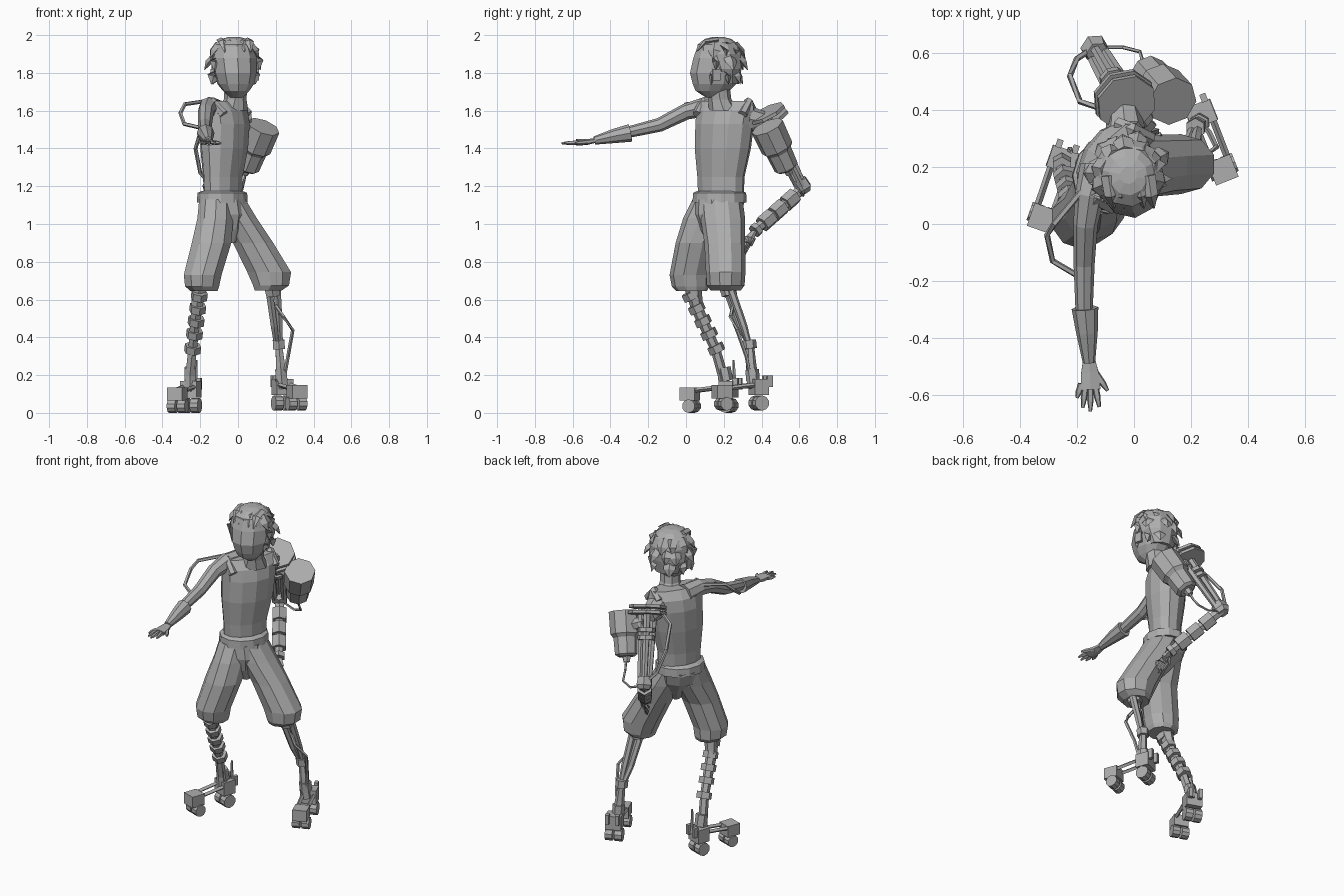
import bpy, bmesh, math, random
from mathutils import Vector, Matrix

if "Cube" in bpy.data.objects:
    bpy.data.objects.remove(bpy.data.objects["Cube"])

grey = bpy.data.materials.new("plain_grey")
grey.use_nodes = True
colour = (0.42, 0.42, 0.42, 1)
grey.diffuse_color = colour
grey.node_tree.nodes["Principled BSDF"].inputs["Base Color"].default_value = colour
random.seed(4)


def finish(name, bm):
    bmesh.ops.recalc_face_normals(bm, faces=bm.faces)
    mesh = bpy.data.meshes.new(name)
    bm.to_mesh(mesh)
    bm.free()
    mesh.materials.append(grey)
    obj = bpy.data.objects.new(name, mesh)
    bpy.context.collection.objects.link(obj)
    return obj


def skin(name, rings, sides):
    """Join rings given as (centre, half axis, half axis) into a closed body."""
    bm = bmesh.new()
    loops = []
    for c, u, v in rings:
        angles = [math.tau * i / sides - math.pi / 2 for i in range(sides)]
        loops.append([bm.verts.new(c + u * math.cos(t) + v * math.sin(t)) for t in angles])
    for low, high in zip(loops, loops[1:]):
        for i in range(sides):
            j = (i + 1) % sides
            bm.faces.new((low[i], low[j], high[j], high[i]))
    bm.faces.new(loops[0])
    bm.faces.new(loops[-1])
    return finish(name, bm)


def loft(name, sections, sides=10, yaw=0):
    """Level sections: x, y, z, half width, half depth."""
    turn = Matrix.Rotation(math.radians(yaw), 3, "Z")
    rings = [(Vector((x, y, z)), turn @ Vector((a, 0, 0)), turn @ Vector((0, b, 0)))
             for x, y, z, a, b in sections]
    return skin(name, rings, sides)


def tube(name, points, radii, sides=6, flat=1.0):
    """Tube along a path; flat squashes it across its second axis."""
    pts = [Vector(p) for p in points]
    if not isinstance(radii, (list, tuple)):
        radii = [radii] * len(pts)
    rings = []
    for i, p in enumerate(pts):
        d = (pts[min(i + 1, len(pts) - 1)] - pts[max(i - 1, 0)]).normalized()
        ref = Vector((0, 0, 1)) if abs(d.z) < 0.9 else Vector((0, 1, 0))
        u = d.cross(ref).normalized()
        v = u.cross(d).normalized()
        rings.append((p, u * radii[i], v * radii[i] * flat))
    return skin(name, rings, sides)


def bands(name, start, end, fractions, radius, length, sides=6):
    """Short sleeves spaced along a limb."""
    a, b = Vector(start), Vector(end)
    d = (b - a).normalized() * length / 2
    for k, f in enumerate(fractions):
        p = a.lerp(b, f)
        tube(f"{name}_{k + 1}", [p - d, p + d], radius, sides)


def box(name, centre, size, yaw):
    bm = bmesh.new()
    m = Matrix.Translation(centre) @ Matrix.Rotation(yaw, 4, "Z") @ Matrix.Diagonal((*size, 1))
    bmesh.ops.create_cube(bm, size=1, matrix=m)
    return finish(name, bm)


# Torso, turned toward the left side, and neck
loft("torso", [(-.08, .185, 1.12, .13, .09), (-.08, .185, 1.25, .135, .095),
               (-.073, .195, 1.4, .16, .115), (-.07, .205, 1.53, .167, .12),
               (-.07, .21, 1.6, .172, .105), (-.075, .21, 1.65, .165, .06)], 12, 60)
loft("neck", [(-.03, .2, 1.6, .085, .08), (-.015, .18, 1.66, .06, .06),
              (-.01, .17, 1.74, .06, .06)], 8)
for side, s in (("right", -1), ("left", 1)):
    hub = Vector((-.07 + s * .065, .21 + s * .12, 0))
    tube(side + "_shoulder_strap", [hub + Vector((-.05, .02, 1.6)), hub + Vector((0, 0, 1.645)),
                                    hub + Vector((.06, -.03, 1.58))], .026, 6)

# Head with a faceted face and narrow jaw
loft("head", [(-.01, .15, 1.67, .035, .045), (-.01, .14, 1.705, .07, .09),
              (-.012, .15, 1.74, .097, .115), (-.015, .155, 1.8, .115, .135),
              (-.02, .16, 1.88, .12, .122), (-.02, .165, 1.94, .1, .105),
              (-.02, .17, 1.975, .06, .06)], 10, 8)

# Shaggy hair: a cap with flat locks lying down it
loft("hair_cap", [(-.02, .215, 1.74, .08, .065), (-.02, .2, 1.82, .122, .095),
                  (-.02, .18, 1.9, .126, .12), (-.02, .17, 1.95, .105, .11),
                  (-.02, .17, 1.98, .068, .07), (-.02, .17, 1.99, .03, .03)], 10, 8)
for row, (height, reach, count) in enumerate([(1.82, .105, 6), (1.895, .118, 7), (1.955, .1, 7)]):
    for k in range(count):
        t = math.radians(-15 + 210 * (k + row % 2 * .4) / (count - 1) + random.uniform(-10, 10))
        out = Vector((math.cos(t), math.sin(t), 0))
        root = Vector((-.02, .175, height)) + out * reach * .85
        tip = Vector((-.02, .175, height - .08)) + out * (reach + random.uniform(.01, .045))
        tube(f"hair_lock_{row}_{k}", [root, root.lerp(tip, .5) + out * .008, tip], [.035, .034, .003], 4, .5)
for k in range(5):
    x = -.09 + k * .035
    tube(f"fringe_{k}", [(x, .17, 1.975), (x + .01, .1, 1.965), (x + .02, .055, 1.91)],
         [.026, .024, .003], 4, .5)
for s in (-1, 1):
    box("ear_" + ("left" if s > 0 else "right"), (-.017 + s * .113, .16, 1.79), (.02, .04, .06), s * .3)

# Shorts
loft("waistband", [(-.083, .178, 1.115, .148, .13), (-.083, .178, 1.165, .145, .127),
                   (-.083, .178, 1.175, .125, .1)], 12, 60)
loft("shorts_seat", [(-.035, .14, .9, .02, .03), (-.05, .155, .97, .075, .085),
                     (-.068, .167, 1.05, .125, .125), (-.083, .178, 1.13, .13, .135)], 10)
loft("shorts_left_leg", [(.16, .21, .648, .075, .08), (.175, .21, .675, .1, .1),
                         (.165, .21, .745, .122, .105), (.08, .205, .9, .112, .108),
                         (.0, .195, 1.03, .105, .118), (-.055, .185, 1.13, .1, .115)], 10)
loft("shorts_right_leg", [(-.18, .03, .645, .075, .08), (-.19, .025, .67, .095, .1),
                          (-.187, .02, .73, .105, .107), (-.14, .055, .9, .11, .11),
                          (-.12, .11, 1.03, .1, .125), (-.115, .15, 1.13, .095, .115)], 10)

# Right arm stretched forward with a flared cuff and an open hand
tube("right_upper_arm", [(-.13, .2, 1.61), (-.155, .1, 1.62), (-.17, .0, 1.595),
                         (-.175, -.14, 1.525), (-.175, -.31, 1.485)], [.06, .052, .043, .037, .03], 8)
tube("right_forearm_cuff", [(-.172, -.295, 1.482), (-.165, -.38, 1.466), (-.158, -.485, 1.442)],
     [.047, .038, .022], 8)
tube("right_palm", [(-.158, -.47, 1.443), (-.155, -.52, 1.435), (-.152, -.58, 1.432)],
     [.023, .035, .04], 6, .45)
for k, tip in enumerate([(-.2, -.61), (-.18, -.645), (-.153, -.658), (-.122, -.642), (-.092, -.585)]):
    root = Vector((-.185 + k * .016, -.56, 1.433)) if k < 4 else Vector((-.135, -.52, 1.433))
    end = Vector((tip[0], tip[1], 1.428))
    tube(f"right_finger_{k}", [root, root.lerp(end, .6), end], [.012, .012, .006], 5)
tube("right_arm_cable", [(-.18, .12, 1.65), (-.28, .0, 1.635), (-.305, -.04, 1.59),
                         (-.285, -.13, 1.53), (-.2, -.18, 1.51)], .011, 5)

# Left mechanical arm: shoulder plates, rods and elbow
shoulder, elbow = Vector((-.03, .43, 1.575)), Vector((-.14, .62, 1.19))
axis = (elbow - shoulder).normalized()
tube("left_shoulder_joint", [(-.03, .33, 1.555), shoulder + axis * .05], [.07, .05], 8)
for k, r in enumerate((.108, .112)):
    p = shoulder + axis * (.035 * k - .02)
    tube(f"shoulder_plate_{k}", [p, p + axis * .018], r, 8)
side = axis.cross(Vector((0, 0, 1))).normalized()
for k in (-1, 0, 1):
    off = side * k * .036 + axis.cross(side) * (.02 if k else -.02)
    tube(f"upper_arm_rod_{k + 1}", [shoulder + off, elbow + off * .7], [.022, .017], 6)
bands("upper_arm_collar", shoulder, elbow, (.28, .38), .05, .025, 8)
tube("left_elbow", [elbow - axis * .05, elbow, elbow + axis * .025], [.042, .05, .035], 6)

# Slanted canister, wide end up and outward, with its cables
top, bottom = Vector((.135, .43, 1.515)), Vector((.045, .535, 1.29))
tube("canister", [top.lerp(bottom, f) for f in (0, .5, .58, .95, 1)], [.09, .087, .07, .066, .048], 8)
tube("canister_nozzle", [bottom, bottom + (bottom - top) * .12], [.026, .02], 6)
tube("canister_bracket", [(-.03, .45, 1.5), (.1, .47, 1.44)], .035, 6)
tube("canister_cable", [bottom, (.03, .57, 1.22), (.02, .605, 1.17), (-.04, .62, 1.15), (-.12, .62, 1.18)], .007, 5)
tube("elbow_cable", [(-.1, .4, 1.57), (-.19, .43, 1.52), (-.225, .52, 1.4),
                     (-.2, .58, 1.27), (-.14, .62, 1.2)], .011, 5)

# Left forearm and hand
wrist = Vector((.035, .36, .96))
tube("left_forearm", [elbow, wrist], [.03, .026], 6)
bands("forearm_sleeve", elbow, wrist, (.27, .51, .74), .046, .075)
bands("wrist_ring", elbow, wrist, (.96,), .038, .03)
tube("left_palm", [wrist, (.05, .335, .925), (.06, .325, .895)], [.022, .036, .034], 6, .5)
for k in range(4):
    tube(f"left_finger_{k}", [(.035 + k * .017, .34 - k * .008, .9), (.05 + k * .016, .32 - k * .008, .86),
                              (.055 + k * .016, .31 - k * .008, .835)], [.01, .009, .005], 5)
tube("left_thumb", [(.04, .36, .925), (.02, .345, .885)], [.012, .006], 5)

# Right lower leg: stacked sleeves on a thin shin
tube("right_shin", [(-.2, .03, .7), (-.22, .06, .55), (-.24, .155, .34), (-.255, .195, .2),
                    (-.255, .21, .12)], [.05, .032, .026, .027, .034], 6)
bands("shin_sleeve", (-.205, .025, .62), (-.24, .16, .34), (.0, .24, .48, .72, 1), .045, .04)
tube("right_ankle", [(-.253, .2, .24), (-.253, .215, .17)], .036, 6)

# Left lower leg: twin struts, collar and a loose cable
tube("left_knee", [(.175, .215, .7), (.185, .23, .62)], [.05, .04], 6)
for s in (-1, 1):
    tube(f"left_strut_{s + 1}", [(.185 + s * .022, .225 + s * .01, .66), (.205 + s * .014, .295 + s * .01, .46),
                                 (.215 + s * .01, .335, .36)], [.022, .02, .014], 6)
tube("left_collar", [(.215, .335, .385), (.217, .34, .34)], .036, 6)
tube("left_shin", [(.216, .34, .36), (.225, .345, .25), (.235, .36, .13)], [.02, .028, .035], 6)
tube("left_ankle", [(.228, .35, .23), (.23, .355, .17)], .036, 6)
tube("left_leg_cable", [(.2, .25, .57), (.24, .235, .51), (.29, .27, .44), (.265, .32, .3),
                        (.245, .34, .19)], .01, 5)

# Wheeled feet: heel and toe blocks, linking bars and wheel pairs
for name, heel, toe, lift in (("right", (-.25, .225), (-.322, .02), 0), ("left", (.235, .385), (.312, .19), .012)):
    heel, toe = Vector((*heel, 0)), Vector((*toe, 0))
    ahead = (toe - heel).normalized()
    across = Vector((-ahead.y, ahead.x, 0))
    yaw = math.atan2(ahead.y, ahead.x) + math.pi / 2
    up = Vector((0, 0, 1))
    box(name + "_heel_block", heel + up * (.125 + lift), (.095, .08, .085), yaw)
    box(name + "_toe_block", toe + up * (.1 + lift), (.085, .085, .07), yaw)
    for s in (-1, 1):
        tube(f"{name}_foot_bar_{s + 1}", [heel + across * s * .032 + up * (.14 + lift),
                                          toe + across * s * .03 + up * (.115 + lift)], .012, 4)
        box(f"{name}_heel_lug_{s + 1}", heel - ahead * .05 + across * s * .03 + up * (.155 + lift), (.022, .03, .06), yaw)
        for part, spot, r in (("heel", heel, .04), ("toe", toe - ahead * .01, .036)):
            hub = spot + across * s * .028 + up * (r + lift)
            tube(f"{name}_{part}_wheel_{s + 1}", [hub - across * .022, hub + across * .022], r, 10)
tube("right_heel_spur", [(-.225, .26, .13), (-.22, .252, .28)], [.012, .006], 5)
